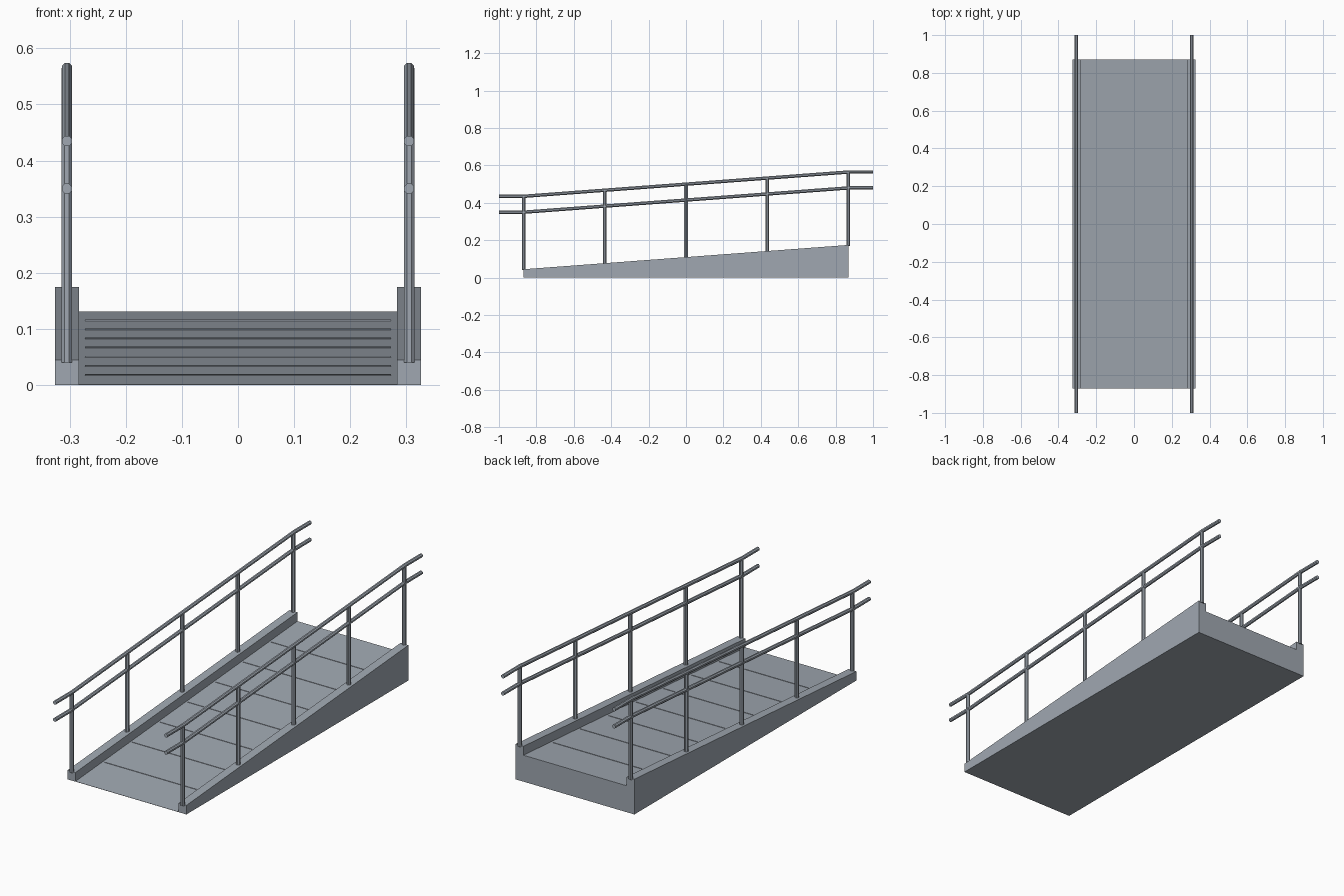
import bpy, bmesh, math
from mathutils import Vector

if "Cube" in bpy.data.objects:
    bpy.data.objects.remove(bpy.data.objects["Cube"])

HALF = 0.87          # half length of the sloped part
RISE = 0.13          # height gained from front to back
RAIL_X = 0.305

steel = bpy.data.materials.new("steel grey")
steel.diffuse_color = (0.35, 0.39, 0.44, 1)
steel.use_nodes = True
steel.node_tree.nodes["Principled BSDF"].inputs["Base Color"].default_value = steel.diffuse_color


def slope(y):
    y = max(-HALF, min(HALF, y))
    return RISE * (y + HALF) / (2 * HALF)


def finish(name, bm):
    bmesh.ops.recalc_face_normals(bm, faces=bm.faces)
    me = bpy.data.meshes.new(name)
    bm.to_mesh(me)
    bm.free()
    me.materials.append(steel)
    ob = bpy.data.objects.new(name, me)
    bpy.context.collection.objects.link(ob)
    return ob


def wedge(name, x0, x1, y0, y1, low, high):
    """Box whose bottom and top are functions of y."""
    bm = bmesh.new()
    rings = []
    for y in (y0, y1):
        rings.append([bm.verts.new((x, y, z)) for x, z in
                      ((x0, low(y)), (x1, low(y)), (x1, high(y)), (x0, high(y)))])
    a, b = rings
    bm.faces.new(a)
    bm.faces.new(b)
    for i in range(4):
        j = (i + 1) % 4
        bm.faces.new((a[i], a[j], b[j], b[i]))
    return finish(name, bm)


def tube(name, path, r, sides=8):
    """Octagonal tube along a path in the yz plane, or straight up."""
    bm = bmesh.new()
    rings = []
    for p in path:
        ring = []
        for k in range(sides):
            t = 2 * math.pi * (k + 0.5) / sides
            c, s = r * math.cos(t), r * math.sin(t)
            off = Vector((c, s, 0)) if name.startswith("post") else Vector((c, 0, s))
            ring.append(bm.verts.new(Vector(p) + off))
        rings.append(ring)
    for a, b in zip(rings, rings[1:]):
        for i in range(sides):
            j = (i + 1) % sides
            bm.faces.new((a[i], a[j], b[j], b[i]))
    bm.faces.new(rings[0])
    bm.faces.new(rings[-1])
    return finish(name, bm)


# Sloped deck
wedge("deck", -0.283, 0.283, -HALF, HALF, lambda y: 0, lambda y: slope(y) + 0.001)

# Thin grip strips across the deck
for i in range(1, 8):
    y = -HALF + 2 * HALF * i / 8
    wedge(f"grip_strip_{i}", -0.273, 0.273, y - 0.005, y + 0.005,
          lambda v: slope(v) - 0.002, lambda v: slope(v) + 0.003)

for side, label in ((-1, "left"), (1, "right")):
    # Raised curb
    xs = sorted((side * 0.283, side * 0.326))
    wedge(f"curb_{label}", *xs, -HALF, HALF, lambda y: 0, lambda y: slope(y) + 0.045)
    x = side * RAIL_X
    # Handrails with level ends
    for kind, z in (("top", 0.435), ("middle", 0.35)):
        path = [(x, y, z + slope(y)) for y in (-1, -HALF, HALF, 1)]
        tube(f"{kind}_rail_{label}", path, 0.0098)
    # Posts
    for i in range(5):
        y = -0.868 + 0.434 * i
        tube(f"post_{label}_{i + 1}",
             [(x, y, slope(y) + 0.04), (x, y, slope(y) + 0.435)], 0.0103)
